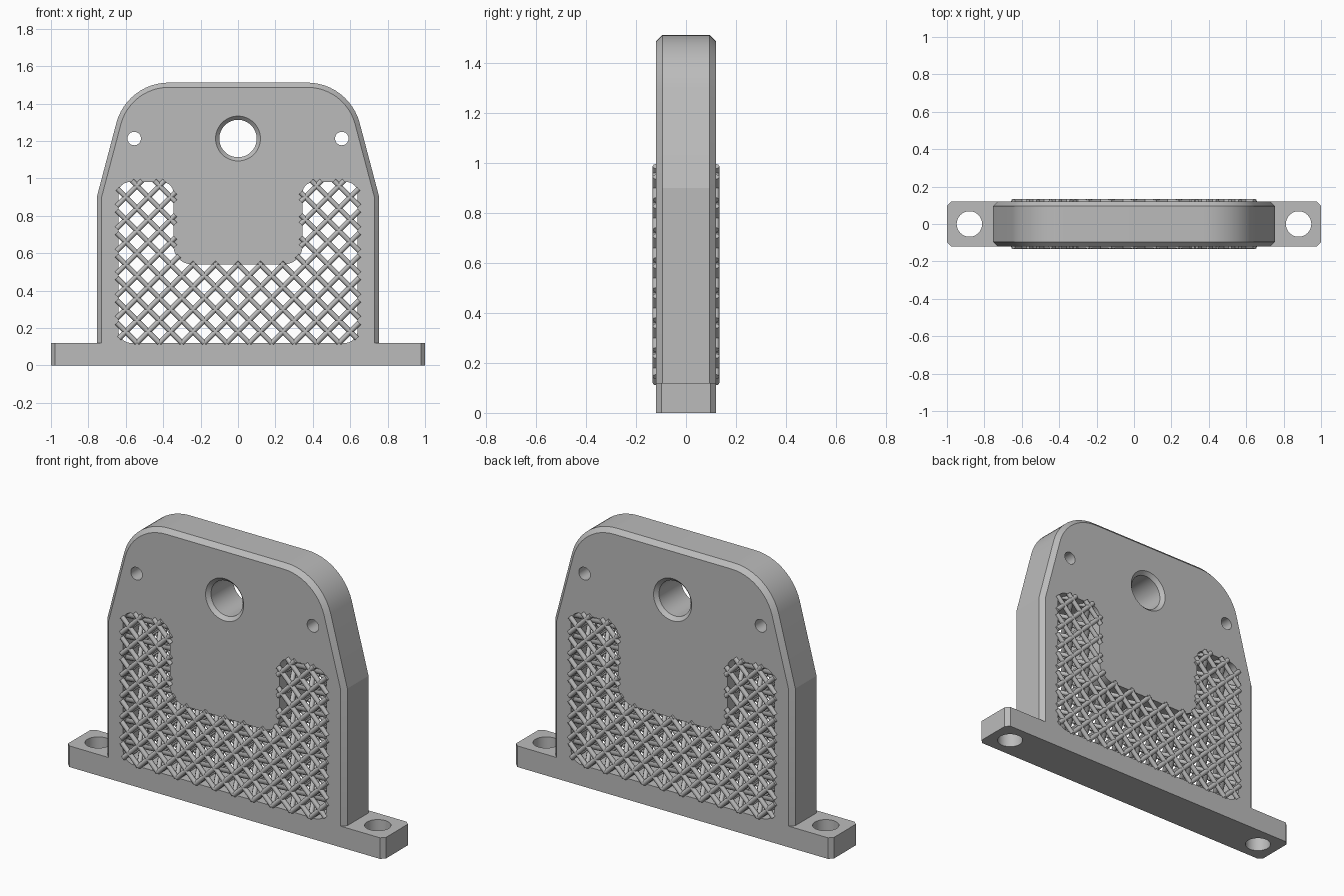
import bpy, bmesh, math
from mathutils import Vector

if "Cube" in bpy.data.objects:
    bpy.data.objects.remove(bpy.data.objects["Cube"])

HALF = 0.12        # half thickness of the plate
PITCH = 0.12       # lattice cell size
STRUT = 0.0135     # strut radius

grey = bpy.data.materials.new("plain grey")
grey.use_nodes = True
grey.diffuse_color = (0.5, 0.5, 0.5, 1)
grey.node_tree.nodes["Principled BSDF"].inputs["Base Color"].default_value = (0.5, 0.5, 0.5, 1)


def finish(name, bm):
    bmesh.ops.recalc_face_normals(bm, faces=bm.faces[:])
    mesh = bpy.data.meshes.new(name)
    bm.to_mesh(mesh)
    bm.free()
    mesh.materials.append(grey)
    obj = bpy.data.objects.new(name, mesh)
    bpy.context.collection.objects.link(obj)
    return obj


def select(obj):
    bpy.ops.object.select_all(action='DESELECT')
    obj.select_set(True)
    bpy.context.view_layer.objects.active = obj


def loft(name, rings, axis='Y'):
    """Solid through (profile, depth) rings along the Y or Z axis."""
    bm = bmesh.new()
    loops = [[bm.verts.new((a, d, b) if axis == 'Y' else (a, b, d)) for a, b in prof]
             for prof, d in rings]
    n = len(loops[0])
    for lo, hi in zip(loops, loops[1:]):
        for i in range(n):
            j = (i + 1) % n
            bm.faces.new((lo[i], lo[j], hi[j], hi[i]))
    bm.faces.new(loops[0])
    bm.faces.new(loops[-1])
    return finish(name, bm)


def circle(x, y, r, n=48):
    return [(x + r * math.cos(math.tau * i / n), y + r * math.sin(math.tau * i / n))
            for i in range(n)]


def mirrored(half):
    return half + [(-p[0], *p[1:]) for p in reversed(half)]


def fillet(corners, steps=10):
    """Round each (x, z, radius) right-angle corner."""
    out = []
    for i, (x, z, r) in enumerate(corners):
        c = Vector((x, z))
        a = (Vector(corners[i - 1][:2]) - c).normalized() * r
        b = (Vector(corners[(i + 1) % len(corners)][:2]) - c).normalized() * r
        for k in range(steps + 1):
            t = k / steps * math.pi / 2
            out.append(tuple(c + a * (1 - math.sin(t)) + b * (1 - math.cos(t))))
    return out


def combine(obj, other, operation):
    mod = obj.modifiers.new("combine", 'BOOLEAN')
    mod.operation = operation
    mod.solver = 'EXACT'
    mod.object = other
    select(obj)
    bpy.ops.object.modifier_apply(modifier=mod.name)
    bpy.data.objects.remove(other)


def plate_outline(d):
    """Shouldered outline, inset by d."""
    half = [(0.755 - d, 0.05), (0.755 - d, 0.9 - 0.13 * d)]
    for k in range(13):
        t = math.radians(15 + 75 * k / 12)
        half.append((0.37 + (0.29 - d) * math.cos(t), 1.222 + (0.29 - d) * math.sin(t)))
    return mirrored(half)


def window_outline(m=0.0):
    """U-shaped opening, grown by m."""
    return fillet(mirrored([(0.64 + m, 0.12 - m, 0.07), (0.64 + m, 0.98 + m, 0.06),
                            (0.345 - m, 0.98 + m, 0.06), (0.345 - m, 0.54 + m, 0.1)]))


# Upright plate with bevelled rim, joined to the foot
bevel = 0.025
bracket = loft("bracket_plate", [(plate_outline(bevel), -HALF), (plate_outline(0), bevel - HALF),
                                 (plate_outline(0), HALF - bevel), (plate_outline(bevel), HALF)])
c = 0.022
end = [(1 - c, -HALF), (1, c - HALF), (1, HALF - c), (1 - c, HALF)]
combine(bracket, loft("foot", [(mirrored(end), 0), (mirrored(end), 0.12)], 'Z'), 'UNION')

# Window, bevelled centre hole, pin holes and bolt holes
combine(bracket, loft("window", [(window_outline(), -0.3), (window_outline(), 0.3)]), 'DIFFERENCE')
hole = [(r, s * y) for s, rows in ((-1, ((0.14, 0.14), (0.1, 0.1))), (1, ((0.1, 0.1), (0.14, 0.14))))
        for r, y in rows]
combine(bracket, loft("centre_hole", [(circle(0, 1.213, r), y) for r, y in hole]), 'DIFFERENCE')
for side in (-1, 1):
    pin = circle(side * 0.555, 1.213, 0.036)
    combine(bracket, loft("pin_hole", [(pin, -0.3), (pin, 0.3)]), 'DIFFERENCE')
    bolt = circle(side * 0.88, 0, 0.068)
    combine(bracket, loft("bolt_hole", [(bolt, -0.1), (bolt, 0.2)], 'Z'), 'DIFFERENCE')
select(bracket)
bpy.ops.object.shade_smooth_by_angle(angle=math.radians(12))

# Lattice infill: crossed struts on both faces and body diagonals between
border = window_outline(0.01)


def inside(p):
    hit = False
    for (x1, z1), (x2, z2) in zip(border, border[1:] + border[:1]):
        if (z1 > p.z) != (z2 > p.z) and p.x < x1 + (p.z - z1) * (x2 - x1) / (z2 - z1):
            hit = not hit
    return hit


def strut(bm, a, b, sides=8):
    kept = [p for p in (a.lerp(b, k / 40) for k in range(41)) if inside(p)]
    if len(kept) < 4:
        return
    a, b = kept[0], kept[-1]
    turn = (b - a).to_track_quat('Z', 'Y')
    offs = [turn @ Vector((x, y, 0)) for x, y in circle(0, 0, STRUT, sides)]
    lo = [bm.verts.new(a + o) for o in offs]
    hi = [bm.verts.new(b + o) for o in offs]
    for i in range(sides):
        j = (i + 1) % sides
        bm.faces.new((lo[i], lo[j], hi[j], hi[i]))
    bm.faces.new(lo[::-1])
    bm.faces.new(hi)


bm = bmesh.new()
for col in range(11):
    for row in range(8):
        x0, z0 = (col - 5.5) * PITCH, 0.12 + row * PITCH
        x1, z1 = x0 + PITCH, z0 + PITCH
        for y0 in (-HALF, HALF):
            for y1 in (-HALF, HALF):
                strut(bm, Vector((x0, y0, z0)), Vector((x1, y1, z1)))
                strut(bm, Vector((x1, y0, z0)), Vector((x0, y1, z1)))
lattice = finish("lattice_infill", bm)
select(lattice)
bpy.ops.object.shade_smooth_by_angle(angle=math.radians(60))
